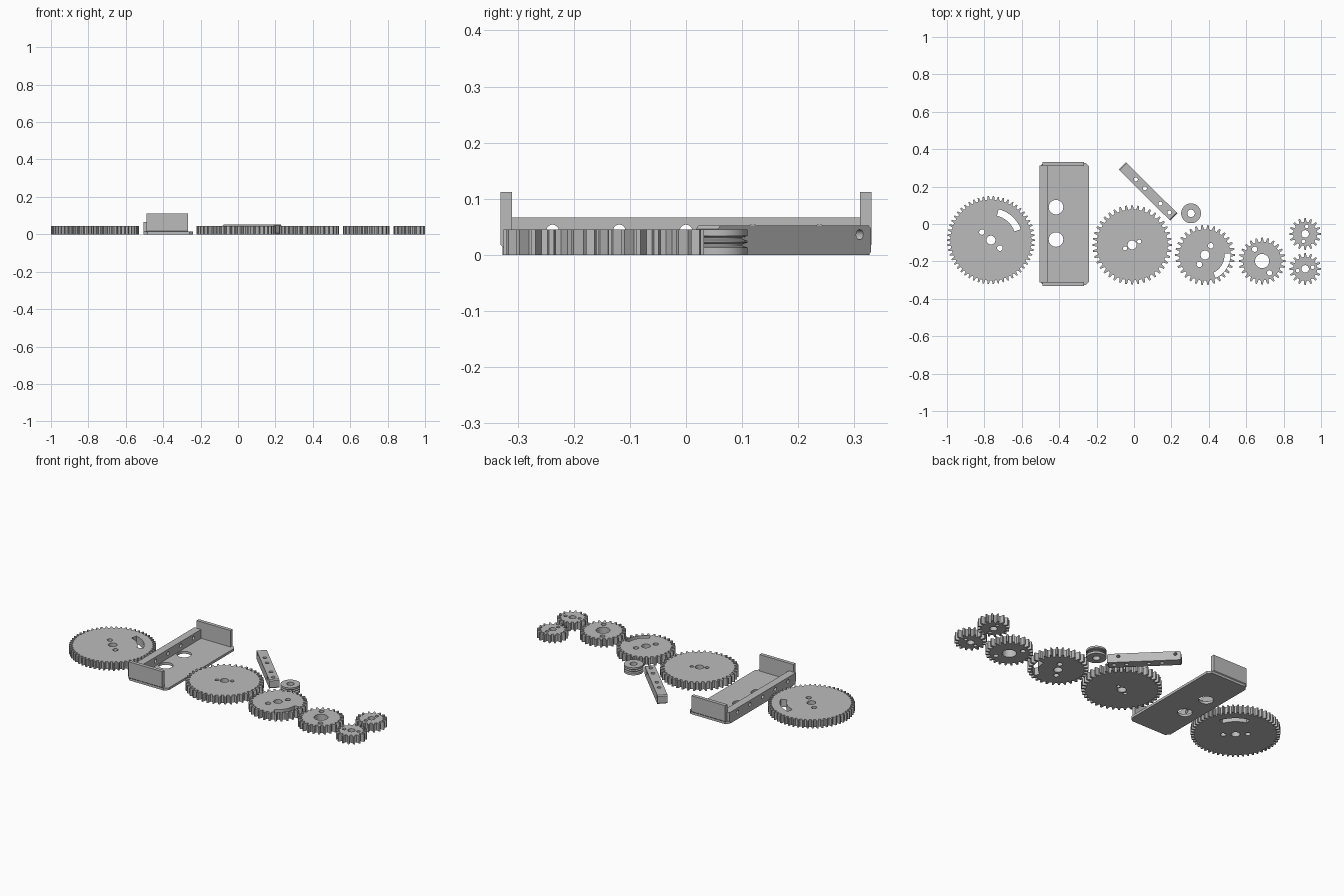
import bpy
import bmesh
from math import sin, cos, pi, radians
from mathutils import Matrix

if "Cube" in bpy.data.objects:
    bpy.data.objects.remove(bpy.data.objects["Cube"])

GREY = (0.5, 0.5, 0.5, 1)
grey = bpy.data.materials.new("plain grey")
grey.use_nodes = True
grey.diffuse_color = GREY
grey.node_tree.nodes["Principled BSDF"].inputs["Base Color"].default_value = GREY

THICK = 0.045


def circle(x, y, r, n=32):
    return [(x + r * cos(2 * pi * i / n), y + r * sin(2 * pi * i / n)) for i in range(n)]


def rect(x0, x1, y0, y1, cut=0.0):
    """Rectangle with corners cut off at 45 degrees."""
    if not cut:
        return [(x0, y0), (x1, y0), (x1, y1), (x0, y1)]
    return [(x0 + cut, y0), (x1 - cut, y0), (x1, y0 + cut), (x1, y1 - cut),
            (x1 - cut, y1), (x0 + cut, y1), (x0, y1 - cut), (x0, y0 + cut)]


def arc_slot(r0, r1, a0, a1, n=14):
    angles = [radians(a0 + (a1 - a0) * i / n) for i in range(n + 1)]
    return ([(r1 * cos(a), r1 * sin(a)) for a in angles]
            + [(r0 * cos(a), r0 * sin(a)) for a in reversed(angles)])


def gear_outline(r, teeth):
    root = r - 2.25 * 2 * r / (teeth + 2)
    points = []
    for i in range(teeth):
        for offset, radius in ((-0.29, root), (-0.13, r), (0.13, r), (0.29, root)):
            a = 2 * pi * (i + offset) / teeth
            points.append((radius * cos(a), radius * sin(a)))
    return points


def finish(obj):
    obj.data.materials.clear()
    obj.data.materials.append(grey)
    bpy.ops.object.select_all(action='DESELECT')
    obj.select_set(True)
    bpy.context.view_layer.objects.active = obj
    bpy.ops.object.shade_smooth_by_angle(angle=radians(30))


def slab(name, loops, depth, matrix):
    """Extrude a flat outline with holes, from local z = 0 to depth."""
    curve = bpy.data.curves.new(name, 'CURVE')
    curve.dimensions = '2D'
    curve.fill_mode = 'BOTH'
    curve.extrude = depth / 2
    for loop in loops:
        spline = curve.splines.new('POLY')
        spline.points.add(len(loop) - 1)
        for point, (x, y) in zip(spline.points, loop):
            point.co = (x, y, 0, 1)
        spline.use_cyclic_u = True
    obj = bpy.data.objects.new(name, curve)
    bpy.context.collection.objects.link(obj)
    bpy.ops.object.select_all(action='DESELECT')
    obj.select_set(True)
    bpy.context.view_layer.objects.active = obj
    bpy.ops.object.convert(target='MESH')
    obj = bpy.context.object
    bm = bmesh.new()
    bm.from_mesh(obj.data)
    bmesh.ops.remove_doubles(bm, verts=bm.verts, dist=1e-5)
    bmesh.ops.recalc_face_normals(bm, faces=bm.faces)
    bmesh.ops.transform(bm, matrix=matrix @ Matrix.Translation((0, 0, depth / 2)), verts=bm.verts)
    bm.to_mesh(obj.data)
    bm.free()
    finish(obj)
    return obj


# Gears: name, centre, radius, teeth, bore, pin holes (x, y, r), arc slot
gears = [
    ("largest_gear", -0.765, -0.086, 0.235, 54, 0.024,
     [(-0.048, 0.043, 0.015), (0.048, -0.043, 0.015)], (0.134, 0.17, 20, 76)),
    ("large_gear", -0.01, -0.112, 0.212, 40, 0.024,
     [(-0.038, -0.018, 0.011), (0.038, 0.018, 0.011)], None),
    ("medium_gear", 0.38, -0.166, 0.16, 30, 0.024,
     [(0.03, 0.05, 0.015), (-0.03, -0.05, 0.015)], (0.104, 0.135, -65, 4)),
    ("small_gear", 0.685, -0.198, 0.125, 24, 0.038,
     [(-0.04, 0.063, 0.014), (0.04, -0.063, 0.014)], None),
    ("rear_pinion", 0.915, -0.053, 0.085, 16, 0.02,
     [(0.009, 0.04, 0.01), (-0.009, -0.04, 0.01)], None),
    ("front_pinion", 0.915, -0.24, 0.085, 16, 0.02,
     [(-0.04, -0.009, 0.01), (0.04, 0.009, 0.01)], None),
]
for name, x, y, r, teeth, bore, pins, slot in gears:
    loops = [gear_outline(r, teeth), circle(0, 0, bore)]
    loops += [circle(*pin, 20) for pin in pins]
    if slot:
        loops.append(arc_slot(*slot))
    slab(name, loops, THICK, Matrix.Translation((x, y, 0)))

# Bracket: base plate, drilled side wall and two end flanges
slab("bracket_base", [rect(-0.505, -0.24, -0.327, 0.327, 0.02),
                      circle(-0.417, 0.09, 0.039), circle(-0.417, -0.083, 0.039)],
     0.014, Matrix.Identity(4))
# Local x, y, z become world y, z, x
upright = Matrix(((0, 0, 1, 0), (1, 0, 0, 0), (0, 1, 0, 0), (0, 0, 0, 1)))
wall_holes = [circle(i * 0.119, 0.043, 0.011, 20) for i in range(-2, 3)]
slab("bracket_wall", [rect(-0.312, 0.312, 0.014, 0.067)] + wall_holes,
     0.045, Matrix.Translation((-0.505, 0, 0)) @ upright)
for name, side in (("rear_flange", 1), ("front_flange", -1)):
    profile = [(0.31, 0.012), (0.325, 0.012), (0.331, 0.018), (0.331, 0.112), (0.31, 0.112)]
    slab(name, [[(side * y, z) for y, z in profile]], 0.223,
         Matrix.Translation((-0.49, 0, 0)) @ upright)

# Slanted lever bar: cross holes in the profile, vertical holes cut through
bar_frame = Matrix.Translation((0.075, 0.174, 0)) @ Matrix.Rotation(radians(-44.7), 4, 'Z')
on_edge = Matrix.Translation((0, 0.0275, 0)) @ Matrix.Rotation(pi / 2, 4, 'X')
bar = slab("lever_bar", [rect(-0.194, 0.194, 0, 0.052, 0.006),
                         circle(-0.165, 0.036, 0.009, 20), circle(0.135, 0.036, 0.009, 20)],
           0.055, bar_frame @ on_edge)
for x in (-0.092, -0.024, 0.093, 0.16):
    drill = slab("bar_drill", [circle(x, 0, 0.011, 20)], 0.1,
                 bar_frame @ Matrix.Translation((0, 0, -0.02)))
    cut = bar.modifiers.new("hole", 'BOOLEAN')
    cut.object = drill
    cut.solver = 'EXACT'
    bpy.context.view_layer.objects.active = bar
    bpy.ops.object.modifier_apply(modifier=cut.name)
    bpy.data.objects.remove(drill)
finish(bar)

# Grooved pulley, turned about its axle
profile = [(0.02, 0), (0.053, 0), (0.053, 0.013), (0.044, 0.016), (0.044, 0.019), (0.053, 0.022),
           (0.053, 0.025), (0.044, 0.028), (0.044, 0.031), (0.053, 0.034), (0.053, THICK), (0.02, THICK)]
bm = bmesh.new()
verts = [bm.verts.new((r, 0, z)) for r, z in profile]
edges = [bm.edges.new((a, b)) for a, b in zip(verts, verts[1:] + verts[:1])]
bmesh.ops.spin(bm, geom=verts + edges, axis=(0, 0, 1), cent=(0, 0, 0), angle=2 * pi, steps=40)
bmesh.ops.remove_doubles(bm, verts=bm.verts, dist=1e-5)
bmesh.ops.recalc_face_normals(bm, faces=bm.faces)
mesh = bpy.data.meshes.new("pulley")
bm.to_mesh(mesh)
bm.free()
pulley = bpy.data.objects.new("pulley", mesh)
pulley.location = (0.305, 0.057, 0)
bpy.context.collection.objects.link(pulley)
finish(pulley)
